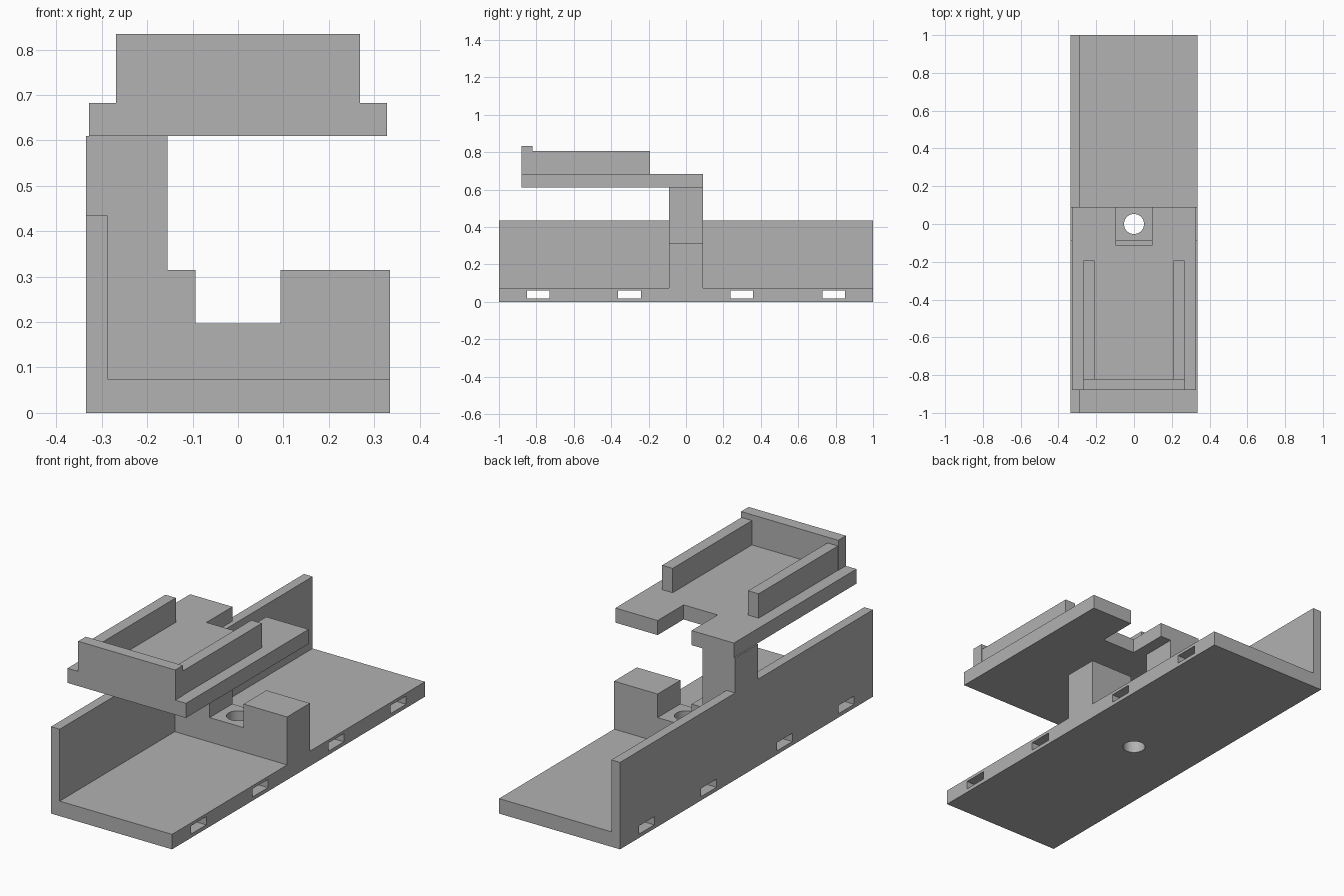
import bpy, bmesh, math

cube = bpy.data.objects.get("Cube")
if cube:
    bpy.data.objects.remove(cube, do_unlink=True)

grey = bpy.data.materials.new("plain grey")
grey.use_nodes = True
colour = (0.445, 0.445, 0.445, 1)
grey.diffuse_color = colour
grey.node_tree.nodes["Principled BSDF"].inputs["Base Color"].default_value = colour


def prism(name, outline, axis, low, high):
    """Extrude a flat outline along y (outline in x, z) or z (outline in x, y)."""
    bm = bmesh.new()
    place = (lambda a, b: (a, low, b)) if axis == "y" else (lambda a, b: (a, b, low))
    face = bm.faces.new([bm.verts.new(place(a, b)) for a, b in outline])
    moved = bmesh.ops.extrude_face_region(bm, geom=[face])["geom"]
    step = (0, high - low, 0) if axis == "y" else (0, 0, high - low)
    bmesh.ops.translate(bm, vec=step, verts=[v for v in moved if isinstance(v, bmesh.types.BMVert)])
    bmesh.ops.recalc_face_normals(bm, faces=bm.faces)
    mesh = bpy.data.meshes.new(name)
    bm.to_mesh(mesh)
    bm.free()
    mesh.materials.append(grey)
    obj = bpy.data.objects.new(name, mesh)
    bpy.context.collection.objects.link(obj)
    return obj


def box(name, x, y, z):
    return prism(name, [(x[0], y[0]), (x[1], y[0]), (x[1], y[1]), (x[0], y[1])], "z", *z)


def combine(target, tool, operation):
    """Apply a boolean and discard the tool object."""
    mod = target.modifiers.new(operation, "BOOLEAN")
    mod.operation, mod.solver, mod.object = operation, "EXACT", tool
    bpy.context.view_layer.objects.active = target
    bpy.ops.object.modifier_apply(modifier=mod.name)
    bpy.data.objects.remove(tool, do_unlink=True)


W, WALL, FLOOR = 0.335, -0.287, 0.075   # half width, wall inner side, floor height
NOTCH, D = 0.094, 0.09                  # notch half width, saddle half depth

# Base tray: floor with one tall side wall
base = prism("base_tray", [(-W, 0), (W, 0), (W, FLOOR), (WALL, FLOOR), (WALL, 0.435), (-W, 0.435)],
             "y", -1, 1)

# Saddle block across the middle, rising into the support column
saddle = prism("saddle_column", [(-W, 0), (W, 0), (W, 0.315), (NOTCH, 0.315), (NOTCH, 0.197),
                                 (-NOTCH, 0.197), (-NOTCH, 0.315), (-0.155, 0.315),
                                 (-0.155, 0.61), (-W, 0.61)], "y", -D, D)
combine(base, saddle, "UNION")

# Strap slots running sideways through the floor
for y in (-0.79, -0.302, 0.298, 0.79):
    slot = box("slot_cutter", (-0.5, 0.5), (y - 0.061, y + 0.061), (0.019, 0.06))
    combine(base, slot, "DIFFERENCE")

# Vertical screw hole
circle = [(0.053 * math.cos(i * math.tau / 48), 0.053 * math.sin(i * math.tau / 48)) for i in range(48)]
combine(base, prism("hole_cutter", circle, "z", -0.1, 0.3), "DIFFERENCE")

# Upper shelf with a notch in the back edge
S, BACK, FRONT, INNER = 0.328, 0.09, -0.88, -0.115
shelf = prism("upper_shelf", [(-S, FRONT), (S, FRONT), (S, BACK), (NOTCH, BACK), (NOTCH, INNER),
                              (-NOTCH, INNER), (-NOTCH, BACK), (-S, BACK)], "z", 0.61, 0.683)

# Front lip and the two side rails on the shelf
box("front_lip", (-0.269, 0.269), (FRONT, -0.82), (0.683, 0.834))
for side, x in (("right", (-0.267, -0.209)), ("left", (0.209, 0.267))):
    box(side + "_rail", x, (-0.82, -0.193), (0.683, 0.805))

# Smooth the hole while the flat faces keep sharp edges
bpy.ops.object.select_all(action="DESELECT")
base.select_set(True)
bpy.context.view_layer.objects.active = base
bpy.ops.object.shade_smooth_by_angle(angle=math.radians(30))
